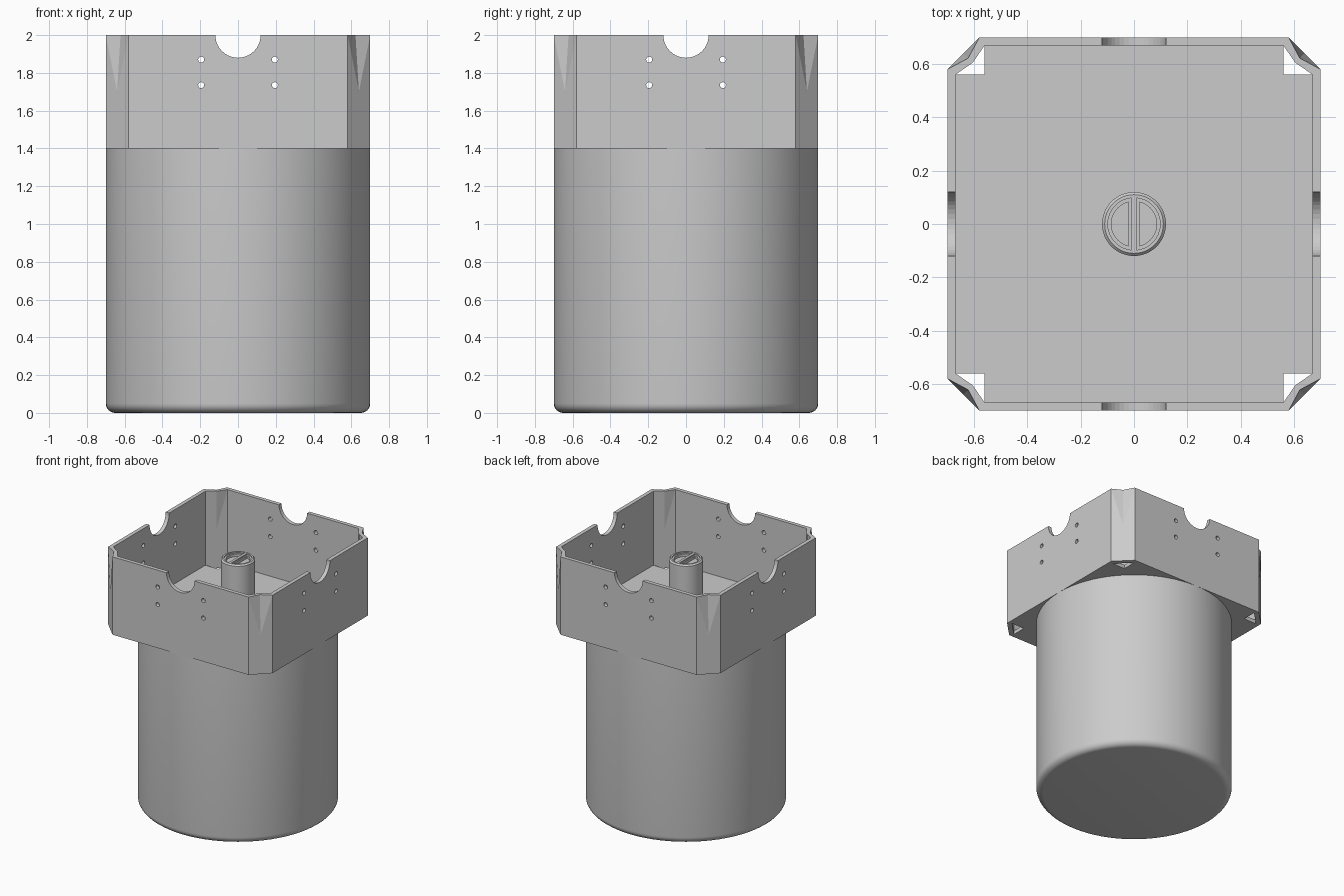
import bpy, bmesh, math
from mathutils import Matrix

cube = bpy.data.objects.get("Cube")
if cube:
    bpy.data.objects.remove(cube)

grey = bpy.data.materials.new("plain grey")
grey.use_nodes = True
COLOUR = (0.6, 0.6, 0.6, 1)
grey.diffuse_color = COLOUR
grey.node_tree.nodes["Principled BSDF"].inputs["Base Color"].default_value = COLOUR


def make_object(name, bm):
    bmesh.ops.recalc_face_normals(bm, faces=bm.faces[:])
    mesh = bpy.data.meshes.new(name)
    bm.to_mesh(mesh)
    bm.free()
    mesh.materials.append(grey)
    obj = bpy.data.objects.new(name, mesh)
    bpy.context.collection.objects.link(obj)
    return obj


def lathe(name, profile, steps=72):
    """Spin an (r, z) profile that begins and ends on the axis."""
    bm = bmesh.new()
    verts = [bm.verts.new((r, 0, z)) for r, z in profile]
    edges = [bm.edges.new(pair) for pair in zip(verts, verts[1:])]
    bmesh.ops.spin(bm, geom=verts + edges, cent=(0, 0, 0), axis=(0, 0, 1),
                   angle=math.tau, steps=steps)
    bmesh.ops.remove_doubles(bm, verts=bm.verts[:], dist=1e-4)
    return make_object(name, bm)


def prism(name, outline, z0, z1):
    bm = bmesh.new()
    base = bm.faces.new([bm.verts.new((x, y, z0)) for x, y in outline])
    top = bmesh.ops.extrude_face_region(bm, geom=[base])["geom"]
    bmesh.ops.translate(bm, vec=(0, 0, z1 - z0),
                        verts=[v for v in top if isinstance(v, bmesh.types.BMVert)])
    return make_object(name, bm)


def quarters(points):
    """Repeat a corner outline around the four corners."""
    out = []
    for turn in range(4):
        c, s = round(math.cos(turn * math.pi / 2)), round(math.sin(turn * math.pi / 2))
        out += [(c * x - s * y, s * x + c * y) for x, y in points]
    return out


def cut(obj, cutter):
    mod = obj.modifiers.new("cut", 'BOOLEAN')
    mod.operation = 'DIFFERENCE'
    mod.solver = 'EXACT'
    mod.object = cutter
    bpy.context.view_layer.objects.active = obj
    bpy.ops.object.modifier_apply(modifier=mod.name)
    bpy.data.objects.remove(cutter)


def smooth(obj):
    bpy.ops.object.select_all(action='DESELECT')
    obj.select_set(True)
    bpy.context.view_layer.objects.active = obj
    bpy.ops.object.shade_smooth_by_angle(angle=math.radians(30))


# Round body with a filleted bottom edge
R, FLOOR, TOP, FILLET = 0.70, 1.40, 2.0, 0.05
fillet = [(R - FILLET + FILLET * math.sin(a), FILLET - FILLET * math.cos(a))
          for a in (math.pi / 2 * i / 6 for i in range(7))]
body = lathe("round_body", [(0, 0)] + fillet + [(R, FLOOR), (0, FLOOR)])
smooth(body)

# Tray floor with square notches at the corners
prism("tray_floor", quarters([(0.68, 0.56), (0.56, 0.56), (0.56, 0.68)]), FLOOR, FLOOR + 0.03)

# Tray wall: chamfered corners, pinched inward at the rim
bm = bmesh.new()
rings = []
for z, outer_mid, inner_mid in ((FLOOR, 0.64, 0.615), (1.7, 0.64, 0.615), (TOP, 0.622, 0.605)):
    for side, edge, mid in ((0.70, 0.58, outer_mid), (0.67, 0.56, inner_mid)):
        rings.append([bm.verts.new((x, y, z)) for x, y in
                      quarters([(side, edge), (mid, mid), (edge, side)])])
# outer skin, inner skin, bottom rim and top rim
for a, b in ((0, 2), (2, 4), (1, 3), (3, 5), (0, 1), (4, 5)):
    for i in range(12):
        j = (i + 1) % 12
        bm.faces.new((rings[a][i], rings[a][j], rings[b][j], rings[b][i]))
bmesh.ops.triangulate(bm, faces=[f for f in bm.faces])
wall = make_object("tray_wall", bm)

# Half-round cable notches and screw holes through all four sides
bm = bmesh.new()
for turn in (0, math.pi / 2):
    spin = Matrix.Rotation(turn, 4, 'Z') @ Matrix.Rotation(math.pi / 2, 4, 'X')
    holes = [(0, TOP, 0.12, 40)]
    holes += [(x, z, 0.016, 16) for x in (-0.195, 0.195) for z in (1.735, 1.87)]
    for x, z, radius, sides in holes:
        place = Matrix.Rotation(turn, 4, 'Z') @ Matrix.Translation((x, 0, z))
        for half in (-0.7, 0.7):
            shift = Matrix.Rotation(turn, 4, 'Z') @ Matrix.Translation((0, half, 0)) \
                @ Matrix.Rotation(-turn, 4, 'Z')
            bmesh.ops.create_cone(bm, cap_ends=True, segments=sides, radius1=radius,
                                  radius2=radius, depth=0.3,
                                  matrix=shift @ Matrix.Translation(place.translation) @ spin)
cut(wall, make_object("hole_cutter", bm))

# Centre post with a bevelled top and two half-round pockets
POST = 1.88
post = lathe("centre_post", [(0, FLOOR + 0.02), (0.12, FLOOR + 0.02), (0.12, POST - 0.01),
                             (0.11, POST), (0, POST)], 48)
for sign in (-1, 1):
    for radius, gap, depth in ((0.098, 0.01, 0.01), (0.085, 0.02, 0.03)):
        limit = math.acos(gap / radius)
        arc = [limit * (i / 10 - 1) for i in range(21)]
        outline = [(sign * radius * math.cos(a), radius * math.sin(a)) for a in arc]
        cut(post, prism("pocket_cutter", outline, POST - depth, POST + 0.05))
smooth(post)
